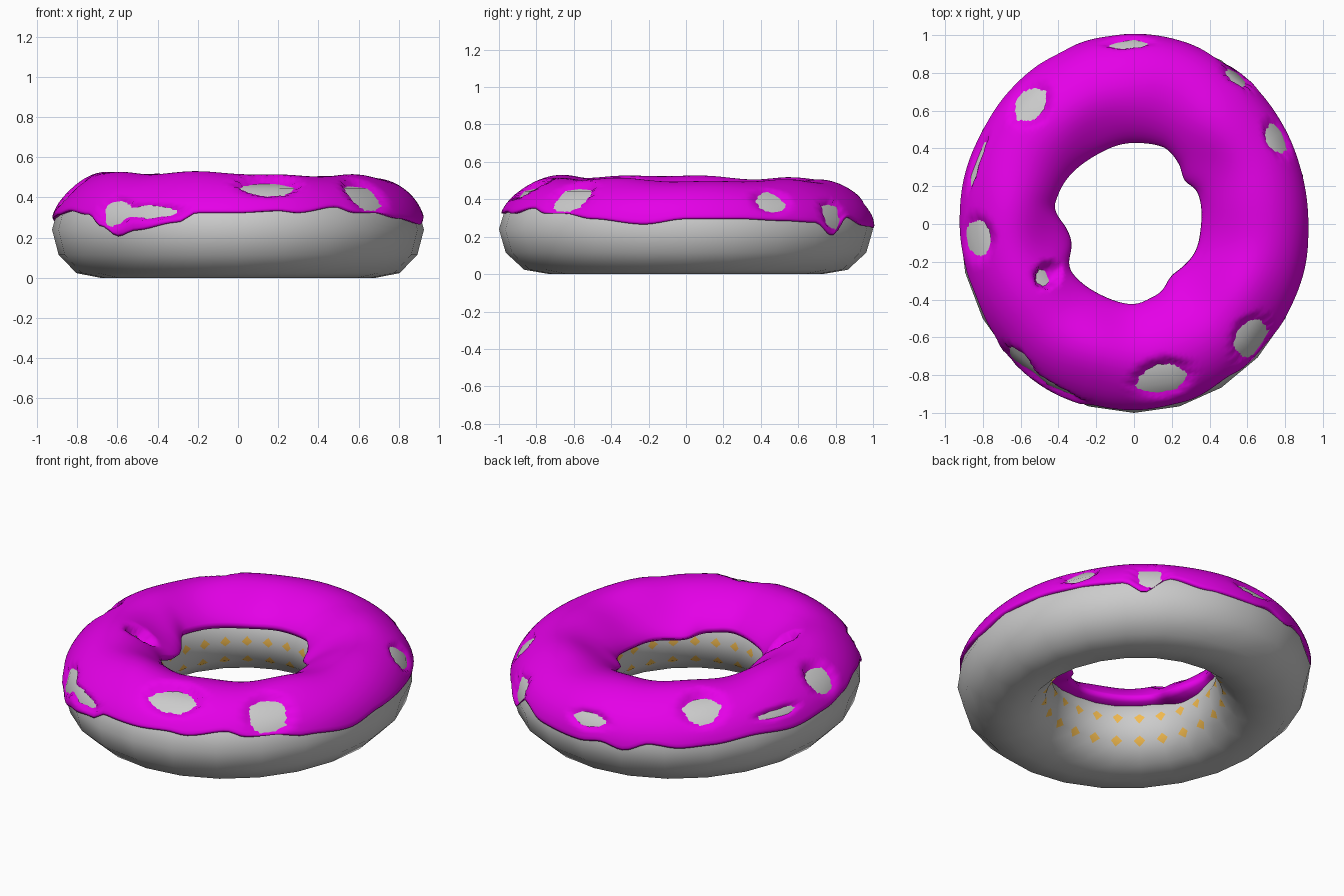
import bpy
from math import sin, cos, asin, atan2, hypot, radians, degrees, exp, pi

if "Cube" in bpy.data.objects:
    bpy.data.objects.remove(bpy.data.objects["Cube"])

ZC, RZ_TOP, RZ_LOW = 0.24, 0.235, 0.25


def surf(t, phi, off=0.0, inward=0.0):
    """Point on the oval ring; t goes round the hole, phi round the section."""
    x = cos(t) * (0.6825 + (0.2425 + off) * cos(phi) - inward)
    y = sin(t) * (0.73 + (0.27 + off) * cos(phi) - inward)
    rz = RZ_TOP if sin(phi) > 0 else RZ_LOW
    return (x, y, max(0.0, ZC + (rz + off) * sin(phi)))


def lookup(table, deg):
    """Periodic, eased interpolation of (angle, value) pairs."""
    deg %= 360
    pts = sorted((a % 360, v) for a, v in table)
    pts = [(pts[-1][0] - 360, pts[-1][1])] + pts + [(pts[0][0] + 360, pts[0][1])]
    for (a, va), (b, vb) in zip(pts, pts[1:]):
        if a <= deg <= b:
            k = (deg - a) / (b - a)
            k = k * k * (3 - 2 * k)
            return va + (vb - va) * k


def grid_object(name, rows, close_v, color=None, diamonds=False):
    """Skin a list of sections into a closed ring."""
    n, m = len(rows), len(rows[0])
    verts = [p for r in rows for p in r]
    faces = []
    for i in range(n):
        k = (i + 1) % n
        for j in range(m if close_v else m - 1):
            l = (j + 1) % m
            a, b, c, d = i * m + j, k * m + j, k * m + l, i * m + l
            if not diamonds:
                faces.append((a, b, c, d))
            elif (i + j) % 2 == 0:
                faces += [(a, b, d), (b, c, d)]
            else:
                faces += [(a, b, c), (a, c, d)]
    me = bpy.data.meshes.new(name)
    me.from_pydata(verts, [], faces)
    me.polygons.foreach_set("use_smooth", [True] * len(faces))
    me.update()
    ob = bpy.data.objects.new(name, me)
    bpy.context.collection.objects.link(ob)
    if color:
        mat = bpy.data.materials.new(name + "_color")
        mat.diffuse_color = color
        mat.use_nodes = True
        mat.node_tree.nodes["Principled BSDF"].inputs["Base Color"].default_value = mat.diffuse_color
        me.materials.append(mat)
    return ob


# Dough: coarse oval ring with a flattened underside
NU, NV = 24, 12
dough = [[surf(2 * pi * i / NU, 2 * pi * j / NV) for j in range(NV)] for i in range(NU)]
grid_object("dough", dough, True)


# Crumb: orange inner wall that peeks through the dough at its corners
def crumb_point(i, j):
    corners = [dough[a % NU][b % NV] for a in (i // 2, (i + 1) // 2)
               for b in (j // 2, (j + 1) // 2)]
    p = [sum(c[k] for c in corners) / 4 for k in range(3)]
    off = 0.004 if i % 2 == 0 and j % 2 == 0 else -0.004
    t, phi = pi * i / NU, pi * j / NV
    return (p[0] + off * cos(phi) * cos(t), p[1] + off * cos(phi) * sin(t),
            p[2] + off * sin(phi))


grid_object("crumb", [[crumb_point(i, j) for j in range(10, 16)] for i in range(2 * NU)],
            False, (0.9, 0.5, 0.08, 1), True)

# Icing: outer drip heights, inner hole radii and bare patches round the ring
drip = [(0, .31), (17, .31), (30, .30), (44, .29), (51, .22), (60, .32), (72, .27),
        (90, .26), (98, .28), (106, .25), (115, .30), (125, .28), (135, .29), (150, .31),
        (165, .29), (180, .31), (193, .33), (203, .35), (216, .33), (223, .27),
        (230, .22), (237, .25), (251, .29), (257, .34), (270, .34), (283, .35),
        (289, .34), (303, .37), (310, .34), (319, .34), (330, .31), (347, .28)]
hole = [(90, .43), (66, .435), (58, .408), (39, .345), (29, .373), (-8, .35),
        (-21, .353), (-53, .333), (-72, .395), (-90, .425), (242, .415), (216, .42),
        (197, .342), (188, .342), (180, .37), (169, .435), (157, .432), (118, .415)]
# (ring angle, section angle, half width, half height) in degrees
patches = [(-79, 66, 11, 22), (-42, 48, 8, 27), (29, 40, 6, 18), (53, 18, 5, 20),
           (92, 31, 7, 11), (133, 58, 8, 24), (160, 34, 8, 6), (185, 52, 7, 23),
           (209, 122, 6, 15), (228, 22, 6, 19), (241, 22, 11, 9)]


def icing_section(t):
    deg = degrees(t)
    x, y, _ = surf(t, pi)
    real = degrees(atan2(y, x))
    target = sum(lookup(hole, real + s) for s in (-4, 0, 4)) / 3
    bulge = max(0.0, 0.44 - target)
    p_out = degrees(asin((lookup(drip, deg) - ZC) / RZ_LOW))
    p_in = 150 + 130 * bulge
    x, y, _ = surf(t, radians(p_in), 0.012)
    reach = max(0.0, hypot(x, y) - target)
    section = [surf(t, radians(p_out - 1), -0.02), surf(t, radians(p_out - 3), 0.003)]
    steps = 40
    for j in range(steps + 1):
        p = p_out + (p_in - p_out) * j / steps
        top = exp(-((p - 102) / 36) ** 2)
        lumps = 0.006 * sin(5 * t + 1) * sin(radians(3 * p)) + 0.005 * sin(9 * t)
        off = 0.008 + top * (0.030 + 0.014 * cos(t - radians(215)) + lumps)
        for a, b, w, h in patches:
            d = (deg - a + 180) % 360 - 180
            wave = 1 + 0.15 * sin(deg * 0.9 + p * 0.5)
            k = exp(-(((d / w) ** 2 + ((p - b) / h) ** 2) * wave) ** 3)
            off += (-0.022 - off) * k
        push = reach * exp(-((p - p_in) / 32) ** 2)
        section.append(surf(t, radians(p), off, push))
    # rolled inner lip tucked back into the dough
    section.append(surf(t, radians(p_in + 5), 0.0, reach * 0.75))
    section.append(surf(t, radians(p_in + 3), -0.02))
    return section


N = 180
grid_object("icing", [icing_section(2 * pi * i / N) for i in range(N)], False,
            (0.78, 0.0, 0.8, 1))
